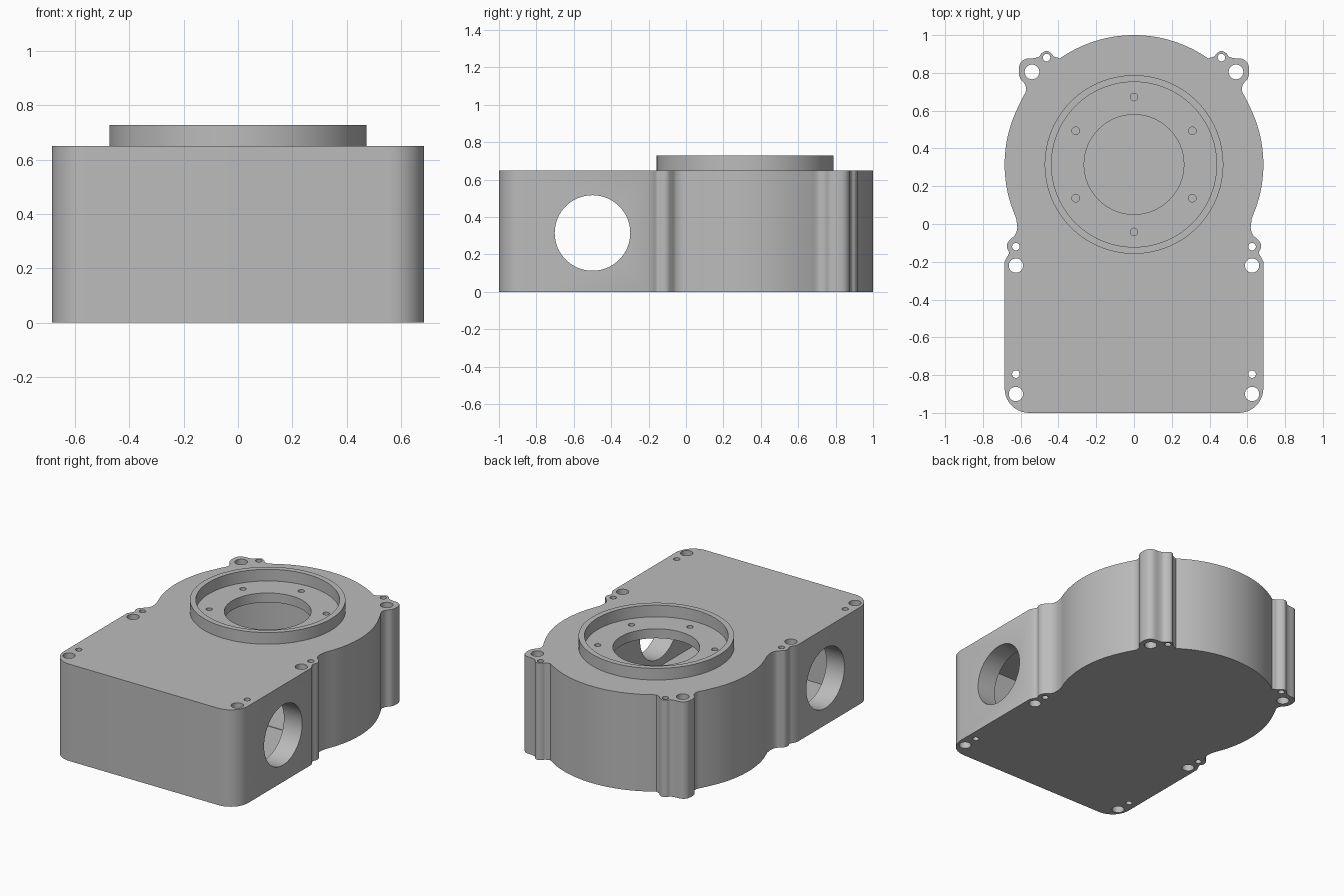
import bpy, bmesh, math
from mathutils import Vector

if "Cube" in bpy.data.objects:
    bpy.data.objects.remove(bpy.data.objects["Cube"])

H = 0.65              # body height
CY = 0.315            # centre of the round section
R = 0.685             # radius of the round section

metal = bpy.data.materials.new("grey_metal")
metal.diffuse_color = (0.5, 0.5, 0.5, 1)
metal.use_nodes = True
metal.node_tree.nodes["Principled BSDF"].inputs["Base Color"].default_value = metal.diffuse_color


def arc(cx, cy, r, a0, a1, n):
    """Points on an arc, angles in degrees."""
    return [(cx + r * math.cos(math.radians(a0 + (a1 - a0) * i / n)),
             cy + r * math.sin(math.radians(a0 + (a1 - a0) * i / n))) for i in range(n + 1)]


def smooth(points, n=5):
    """Catmull-Rom curve through the points."""
    p = [Vector(q) for q in points]
    p = [2 * p[0] - p[1]] + p + [2 * p[-1] - p[-2]]
    out = []
    for a, b, c, d in zip(p, p[1:], p[2:], p[3:]):
        for i in range(n):
            t = i / n
            out.append(tuple(0.5 * (2 * b + (c - a) * t + (2 * a - 5 * b + 4 * c - d) * t * t
                                    + (3 * b - a - 3 * c + d) * t ** 3)))
    return out + [tuple(points[-1])]


def prism(name, outline, z0, z1):
    """Solid extruded upward from a closed outline."""
    bm = bmesh.new()
    face = bm.faces.new([bm.verts.new((x, y, z0)) for x, y in outline])
    ext = bmesh.ops.extrude_face_region(bm, geom=[face])
    top = [v for v in ext["geom"] if isinstance(v, bmesh.types.BMVert)]
    bmesh.ops.translate(bm, verts=top, vec=(0, 0, z1 - z0))
    bmesh.ops.recalc_face_normals(bm, faces=bm.faces)
    me = bpy.data.meshes.new(name)
    bm.to_mesh(me)
    bm.free()
    me.materials.append(metal)
    ob = bpy.data.objects.new(name, me)
    bpy.context.collection.objects.link(ob)
    return ob


def cylinder(name, x, y, r, z0, z1, n=32):
    return prism(name, arc(x, y, r, 0, 360, n)[:-1], z0, z1)


def activate(ob):
    bpy.ops.object.select_all(action='DESELECT')
    ob.select_set(True)
    bpy.context.view_layer.objects.active = ob


def cut(target, cutter):
    """Subtract the cutter and remove it."""
    activate(target)
    mod = target.modifiers.new("cut", 'BOOLEAN')
    mod.operation = 'DIFFERENCE'
    mod.solver = 'EXACT'
    mod.object = cutter
    bpy.ops.object.modifier_apply(modifier=mod.name)
    bpy.data.objects.remove(cutter)


def finish(ob):
    activate(ob)
    bpy.ops.object.shade_smooth_by_angle(angle=math.radians(30))


# Right half of the outline: front corner, middle lug, round side, rear lug, round back
half = arc(0.555, -0.87, 0.13, -90, 0, 10)
half += [(0.685, -0.2)]
half += smooth([(0.672, -0.175), (0.662, -0.152), (0.672, -0.125), (0.668, -0.098),
                (0.648, -0.076), (0.628, -0.055), (0.618, -0.02), (0.624, 0.03)])
half += arc(0, CY, R, -20, 26, 24)
half += smooth([(0.592, 0.665), (0.572, 0.705), (0.578, 0.74), (0.602, 0.77), (0.61, 0.81),
                (0.602, 0.85), (0.575, 0.873), (0.53, 0.878), (0.503, 0.886), (0.488, 0.905),
                (0.463, 0.916), (0.44, 0.905), (0.425, 0.888), (0.403, 0.88)])
half += arc(0, CY, R, 55, 90, 20)
outline = half + [(-x, y) for x, y in reversed(half[:-1])]
body = prism("housing_body", outline, 0, H)

# Hollow inside: box chamber in front, round chamber behind
cut(body, prism("box_chamber", [(-0.55, -0.86), (0.55, -0.86), (0.55, 0.0), (-0.55, 0.0)], 0.06, 0.59))
cut(body, cylinder("round_chamber", 0, CY, 0.65, 0.063, 0.587, 96))

# Central bore in the top plate
cut(body, cylinder("bore", 0, CY, 0.264, 0.4, 0.9, 64))

# Round shaft opening through both side walls
shaft = cylinder("shaft_opening", 0, 0, 0.202, -1, 1, 64)
shaft.rotation_euler = (0, math.pi / 2, 0)
shaft.location = (0, -0.5, 0.315)
cut(body, shaft)

# Bolt and dowel holes through the corners and lugs
for s in (-1, 1):
    for x, y, r in ((0.54, 0.805, 0.039), (0.463, 0.881, 0.02), (0.625, -0.22, 0.038),
                    (0.625, -0.12, 0.02), (0.625, -0.9, 0.038), (0.625, -0.795, 0.02)):
        cut(body, cylinder("bolt_hole", s * x, y, r, -0.1, 0.8, 24))

# Ring of six screw holes around the bore
for i in range(6):
    a = math.radians(90 + 60 * i)
    cut(body, cylinder("screw_hole", 0.357 * math.cos(a), CY + 0.357 * math.sin(a), 0.02, 0.5, 0.8, 20))
finish(body)

# Raised flange ring
ring = cylinder("flange_ring", 0, CY, 0.473, H - 0.01, 0.728, 96)
cut(ring, cylinder("ring_inside", 0, CY, 0.437, 0.5, 0.9, 96))
finish(ring)
